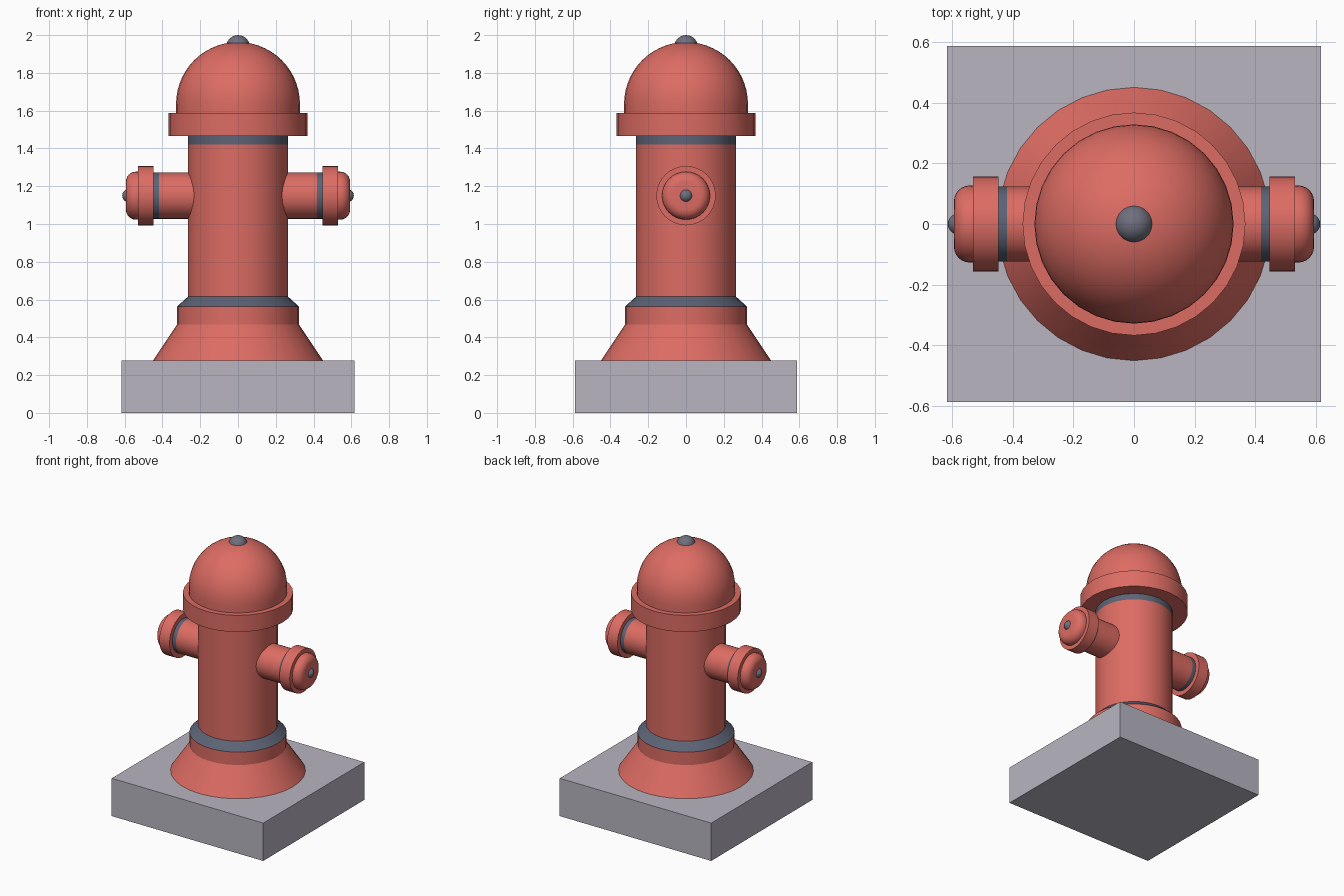
import bpy, bmesh, math
from mathutils import Matrix

if "Cube" in bpy.data.objects:
    bpy.data.objects.remove(bpy.data.objects["Cube"])

SEGS = 32


def material(name, rgb):
    m = bpy.data.materials.new(name)
    m.diffuse_color = (*rgb, 1)
    m.use_nodes = True
    m.node_tree.nodes["Principled BSDF"].inputs["Base Color"].default_value = m.diffuse_color
    return m


RED = material("red_paint", (0.72, 0.15, 0.125))
SLATE = material("slate_band", (0.11, 0.125, 0.18))
STEEL = material("bolt_steel", (0.16, 0.16, 0.21))
STONE = material("pale_stone", (0.48, 0.46, 0.53))


def arc(radius, height, r0=0.0, steps=10, start=0.0):
    """Quarter arc from vertical wall to flat top, centred at (r0, height)."""
    angles = [start + (math.pi / 2 - start) * i / steps for i in range(steps + 1)]
    return [(r0 + radius * math.cos(a), height + radius * math.sin(a)) for a in angles]


def lathe(name, profile, mat, matrix=Matrix()):
    """Revolve (radius, height) points, listed bottom to top, around z."""
    bm = bmesh.new()
    rings = []
    for r, z in profile:
        if r < 1e-5:
            rings.append([bm.verts.new((0, 0, z))] * SEGS)
        else:
            rings.append([bm.verts.new((r * math.cos(a), r * math.sin(a), z))
                          for a in (2 * math.pi * i / SEGS for i in range(SEGS))])
    for lo, hi in zip(rings, rings[1:]):
        for i in range(SEGS):
            j = (i + 1) % SEGS
            bm.faces.new(list(dict.fromkeys((lo[i], lo[j], hi[j], hi[i]))))
    bm.transform(matrix)
    mesh = bpy.data.meshes.new(name)
    bm.to_mesh(mesh)
    bm.free()
    mesh.materials.append(mat)
    ob = bpy.data.objects.new(name, mesh)
    bpy.context.collection.objects.link(ob)
    bpy.ops.object.select_all(action='DESELECT')
    ob.select_set(True)
    bpy.context.view_layer.objects.active = ob
    bpy.ops.object.shade_smooth_by_angle(angle=math.radians(30))
    return ob


# Square plinth
bpy.ops.mesh.primitive_cube_add(size=1, location=(0, 0, 0.139))
plinth = bpy.context.object
plinth.name = "plinth"
plinth.scale = (1.232, 1.174, 0.278)
plinth.data.materials.append(STONE)

# Flared foot, barrel and their bands
lathe("flared_foot", [(0.45, 0.278), (0.324, 0.467), (0.324, 0.562)], RED)
lathe("foot_band", [(0.324, 0.562), (0.265, 0.615)], SLATE)
lathe("barrel", [(0.265, 0.615), (0.265, 1.42)], RED)
lathe("neck_band", [(0.265, 1.42), (0.265, 1.465)], SLATE)

# Bonnet: rim, dome and top bolt
lathe("bonnet_rim", [(0.265, 1.465), (0.367, 1.465), (0.367, 1.587), (0.328, 1.587)], RED)
lathe("bonnet_dome", [(0.328, 1.587)] + arc(0.328, 1.635, steps=14), RED)
lathe("top_bolt", arc(0.063, 1.937, steps=8, start=-0.3), STEEL)

# Side outlets, one on each side
for side, sign in (("right", 1), ("left", -1)):
    m = Matrix.Translation((0, 0, 1.15)) @ Matrix.Rotation(sign * math.pi / 2, 4, 'Y')
    lathe(side + "_outlet_pipe", [(0.123, 0.22), (0.123, 0.418)], RED, m)
    lathe(side + "_outlet_band", [(0.123, 0.418), (0.123, 0.447)], SLATE, m)
    lathe(side + "_outlet_cap",
          [(0.123, 0.447), (0.157, 0.447), (0.157, 0.53), (0.127, 0.53)]
          + arc(0.052, 0.541, r0=0.075, steps=6) + [(0, 0.593)], RED, m)
    lathe(side + "_outlet_bolt", arc(0.035, 0.578, steps=6), STEEL, m)
